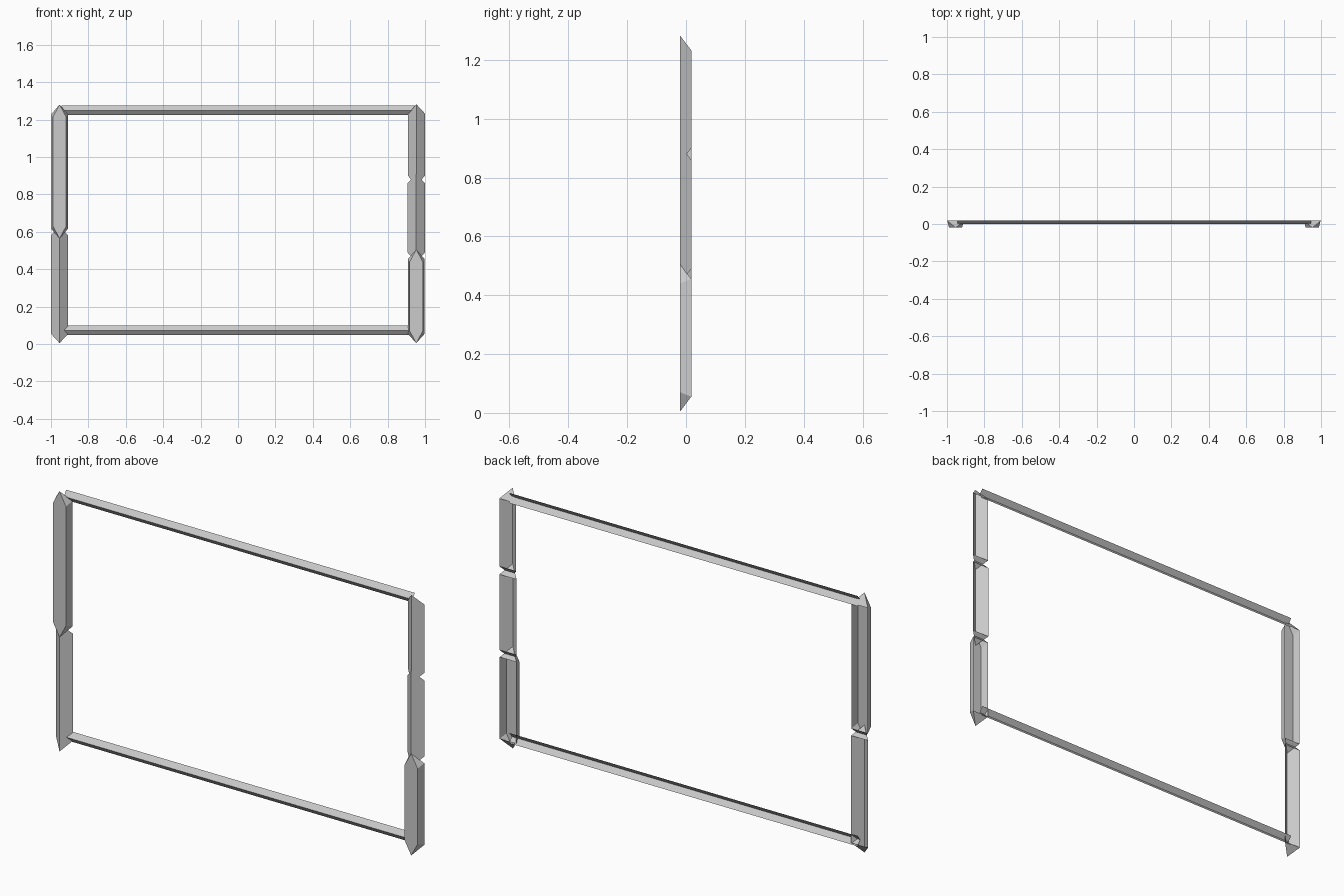
import bpy, bmesh

if "Cube" in bpy.data.objects:
    bpy.data.objects.remove(bpy.data.objects["Cube"])

FRONT, BACK = -0.02, 0.018


def make_object(name, bm):
    mesh = bpy.data.meshes.new(name)
    bm.to_mesh(mesh)
    bm.free()
    obj = bpy.data.objects.new(name, mesh)
    bpy.context.collection.objects.link(obj)
    return obj


def segment(name, x, z0, z1, half, front_half=0.0):
    """Pointed post piece: V or trapezoid section, open at the back."""
    bm = bmesh.new()
    for z, inward in ((z0, 1), (z1, -1)):
        pts = [(0, FRONT, z)]
        for s in (-1, 1):
            pts.append((s * half, BACK, z + inward * 0.05))
            if front_half:
                pts.append((s * front_half, FRONT, z + inward * 0.065))
        for px, py, pz in pts:
            bm.verts.new((x + px, py, pz))
    bmesh.ops.convex_hull(bm, input=bm.verts[:])
    bmesh.ops.recalc_face_normals(bm, faces=bm.faces[:])
    # open back
    back = [f for f in bm.faces if all(v.co.y > BACK - 1e-4 for v in f.verts)]
    bmesh.ops.delete(bm, geom=back, context='FACES')
    bmesh.ops.dissolve_limit(bm, angle_limit=0.01, verts=bm.verts[:], edges=bm.edges[:])
    return make_object(name, bm)


def rail(name, z):
    """Horizontal open V channel with its ridge to the front."""
    bm = bmesh.new()
    profile = [(0.02, z - 0.025), (0.0, z), (0.02, z + 0.025)]
    left, right = ([bm.verts.new((x, y, pz)) for y, pz in profile] for x in (-0.945, 0.945))
    for i in range(2):
        bm.faces.new((left[i], right[i], right[i + 1], left[i + 1]))
    return make_object(name, bm)


# left post: ridged lower piece, flat-fronted upper piece
segment("left_post_lower", -0.954, 0.005, 0.63, 0.046)
segment("left_post_upper", -0.954, 0.565, 1.28, 0.044, 0.035)

# right post: flat-fronted lower piece, two ridged pieces above
segment("right_post_lower", 0.953, 0.005, 0.505, 0.045, 0.035)
segment("right_post_middle", 0.953, 0.44, 0.91, 0.047)
segment("right_post_upper", 0.954, 0.85, 1.282, 0.046)

# rails
rail("bottom_rail", 0.073)
rail("top_rail", 1.25)
